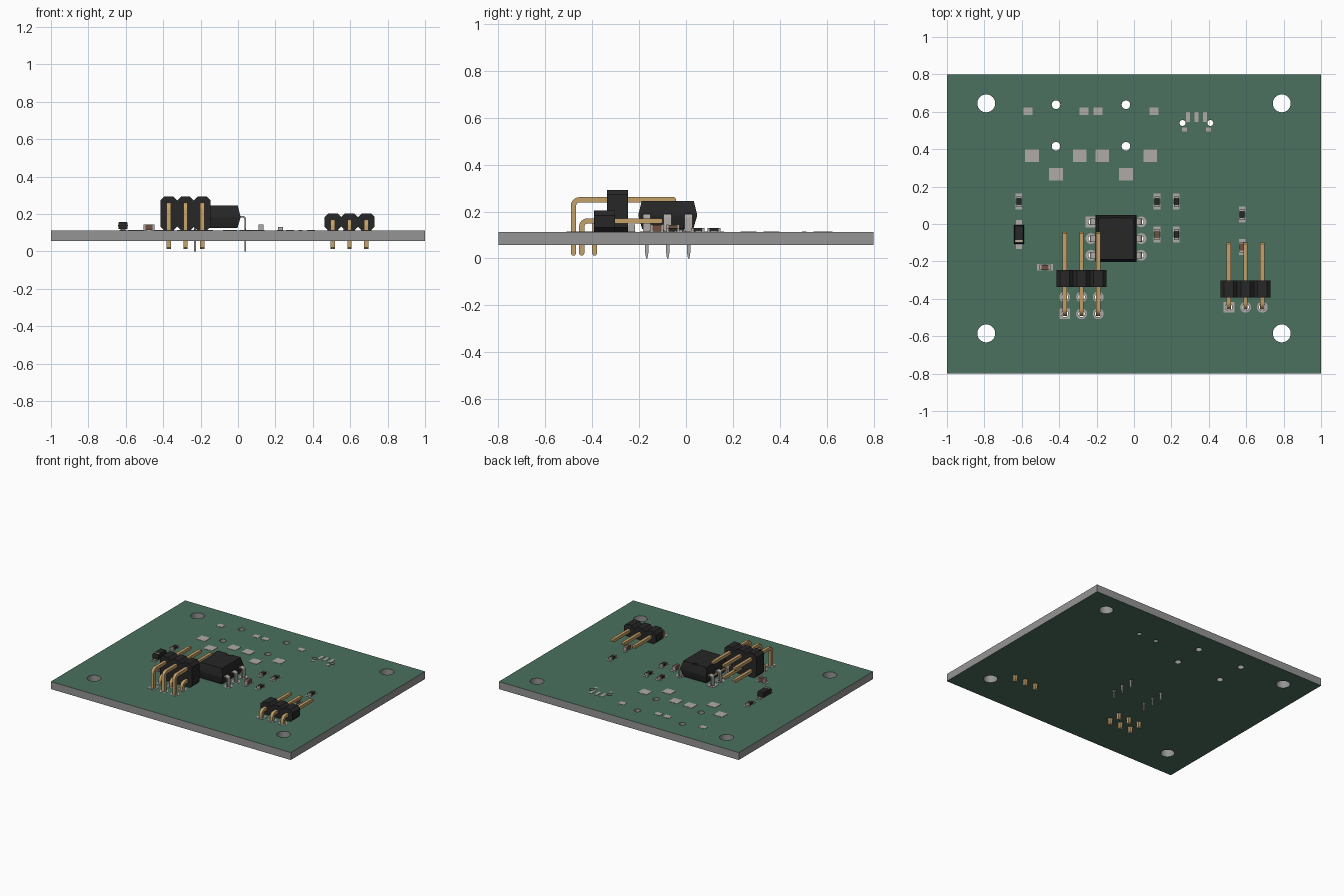
import bpy, bmesh
from math import sin, cos, pi, radians

if "Cube" in bpy.data.objects:
    bpy.data.objects.remove(bpy.data.objects["Cube"])

Z0, Z1 = 0.057, 0.113      # board bottom and top
P = 0.0895                 # pin pitch


def material(name, r, g, b):
    m = bpy.data.materials.new(name)
    m.diffuse_color = (r, g, b, 1)
    m.use_nodes = True
    m.node_tree.nodes["Principled BSDF"].inputs["Base Color"].default_value = m.diffuse_color
    return m


GREEN = material("solder_mask", .07, .165, .112)
BLACK = material("black_plastic", .02, .02, .021)
GOLD = material("gold_pin", .56, .36, .14)
TIN = material("tin", .42, .40, .38)
BROWN = material("ceramic", .16, .08, .05)
PALE = material("band", .5, .42, .3)


def finish(name, bm, mat=None):
    bmesh.ops.remove_doubles(bm, verts=bm.verts, dist=1e-5)
    bmesh.ops.recalc_face_normals(bm, faces=bm.faces)
    me = bpy.data.meshes.new(name)
    bm.to_mesh(me)
    bm.free()
    ob = bpy.data.objects.new(name, me)
    bpy.context.collection.objects.link(ob)
    if mat:
        me.materials.append(mat)
    bpy.ops.object.select_all(action='DESELECT')
    ob.select_set(True)
    bpy.context.view_layer.objects.active = ob
    bpy.ops.object.shade_smooth_by_angle(angle=radians(30))
    return ob


def loft(bm, rings):
    vs = [[bm.verts.new(p) for p in r] for r in rings]
    n = len(vs[0])
    for a, b in zip(vs, vs[1:]):
        for i in range(n):
            bm.faces.new((a[i], a[(i + 1) % n], b[(i + 1) % n], b[i]))
    bm.faces.new(vs[0])
    bm.faces.new(vs[-1])


def prism(bm, pts, axis, lo, hi):
    """Extrude a (horizontal, z) outline along x or y."""
    put = (lambda u, v, w: (w, u, v)) if axis == 'x' else (lambda u, v, w: (u, w, v))
    loft(bm, [[put(u, v, w) for u, v in pts] for w in (lo, hi)])


def rect(x, y, w, h):
    return [(x + sx * w / 2, y + sy * h / 2) for sx, sy in ((-1, -1), (1, -1), (1, 1), (-1, 1))]


def circle(x, y, r, n=24):
    return [(x + r * cos(2 * pi * i / n), y + r * sin(2 * pi * i / n)) for i in range(n)]


def box(bm, x, y, w, h, lo, hi):
    loft(bm, [[(a, b, z) for a, b in rect(x, y, w, h)] for z in (lo, hi)])


def plate(name, outlines, lo, hi, mat):
    """Flat sheet from filled outlines; inner outlines become holes."""
    cu = bpy.data.curves.new(name, 'CURVE')
    cu.dimensions, cu.fill_mode, cu.extrude = '2D', 'BOTH', (hi - lo) / 2
    for pts in outlines:
        s = cu.splines.new('POLY')
        s.points.add(len(pts) - 1)
        s.use_cyclic_u = True
        for p, (x, y) in zip(s.points, pts):
            p.co = (x, y, 0, 1)
    tmp = bpy.data.objects.new(name, cu)
    me = bpy.data.meshes.new_from_object(tmp)
    bm = bmesh.new()
    bm.from_mesh(me)
    bmesh.ops.translate(bm, verts=bm.verts, vec=(0, 0, (lo + hi) / 2))
    bpy.data.objects.remove(tmp)
    bpy.data.meshes.remove(me)
    return finish(name, bm, mat)


def bent(u, zb, zt, end, h, R, d=1, tip=0.0):
    """Outline of an upright wire at u that bends over to reach end."""
    arc = [pi / 2 * i / 6 for i in range(7)]
    cu, cz = u + d * R, zt - R
    outer = [(cu - d * (R + h) * cos(t), cz + (R + h) * sin(t)) for t in arc]
    inner = [(cu - d * (R - h) * cos(t), cz + (R - h) * sin(t)) for t in arc]
    foot = [(u - d * h, zb + tip), (u - d * h / 2, zb), (u + d * h / 2, zb), (u + d * h, zb + tip)]
    if not tip:
        foot = [foot[0], foot[3]]
    nose = [(end - d * tip, zt + h), (end, zt + h / 2), (end, zt - h / 2), (end - d * tip, zt - h)]
    if not tip:
        nose = [nose[0], nose[3]]
    return foot[:1] + outer + nose + inner[::-1] + foot[1:][::-1]


# Layout of the through-hole pins
J3X = [-.37 + P * i for i in range(3)]
J4X = [.507 + P * i for i in range(3)]
CX, CY = -.096, -.078
LEADS = [(CX + s * .134, CY + P * k) for s in (-1, 1) for k in (1, 0, -1)]
pin_holes = [(x, y) for y in (-.48, -.39) for x in J3X] + [(x, -.445) for x in J4X]

# Board with drilled holes, green faces and bare edges
drill = [(x, y, .048) for x in (-.79, .79) for y in (.645, -.585)]
drill += [(x, y, .023) for x in (-.417, -.043) for y in (.638, .416)]
drill += [(x, .54, .016) for x in (.26, .408)]
drill += [(x, y, .018) for x, y in pin_holes] + [(x, y, .014) for x, y in LEADS]
board = plate("circuit_board", [rect(0, 0, 2, 1.6)] + [circle(*d) for d in drill], Z0, Z1, None)
board.data.materials.append(material("board_edge", .3, .3, .3))
board.data.materials.append(GREEN)
for f in board.data.polygons:
    f.material_index = int(abs(f.normal.z) > .5)

# Bare surface pads and pin rings
ZP = Z1 + .002
pads = [rect(x, .604, .048, .04) for x in (-.567, -.267, -.193, .107)]
pads += [rect(x, .365, .073, .067) for x in (-.545, -.29, -.17, .086)]
pads += [rect(x, .267, .073, .067) for x in (-.417, -.043)]
pads += [rect(x, .572, .022, .055) for x in (.289, .334, .38)]
pads += [rect(x, .505, .026, .02) for x in (.27, .398)]
plate("surface_pads", pads, Z1, ZP, TIN)
rings = []
for i, (x, y) in enumerate(pin_holes + LEADS):
    rings.append(rect(x, y, .058, .058) if i in (0, 6, 9) else circle(x, y, .029))
    rings.append(circle(x, y, .018 if i < 9 else .014))
plate("pin_rings", rings, Z1, ZP, TIN)


# Right-angle pin headers
def header(name, xs, rows, yc, top, end):
    bm, c, hw = bmesh.new(), .02, P / 2
    for x in xs:
        prism(bm, [(x - hw, Z1 + c), (x - hw + c, Z1), (x + hw - c, Z1), (x + hw, Z1 + c),
                   (x + hw, top - c), (x + hw - c, top), (x - hw + c, top), (x - hw, top - c)],
              'y', yc - hw, yc + hw)
    finish(name + "_housing", bm, BLACK)
    bm = bmesh.new()
    for y, z in rows:
        for x in xs:
            prism(bm, bent(y, .013, z, end, .0113, .025, 1, .008), 'x', x - .0113, x + .0113)
    finish(name + "_pins", bm, GOLD)


header("double_header", J3X, [(-.48, .25), (-.39, .16)], -.292, .293, -.043)
header("single_header", J4X, [(-.445, .16)], -.348, .204, -.1)

# Six-lead chip: tapered body, orientation dimple, bent leads
bm = bmesh.new()
loft(bm, [[(x, y, z) for x, y in rect(CX, CY, .218 - 2 * t, .25 - 2 * t)]
          for z, t in ((.126, .016), (.18, 0), (.189, 0), (.245, .014))])
chip = finish("chip_body", bm, BLACK)
bm = bmesh.new()
loft(bm, [[(x, y, z) for x, y in circle(CX, CY + .113, .02)] for z in (.238, .27)])
cutter = finish("chip_notch_cutter", bm)
cutter.hide_render = True
cutter.hide_set(True)
mod = chip.modifiers.new("notch", 'BOOLEAN')
mod.operation, mod.object, mod.solver = 'DIFFERENCE', cutter, 'EXACT'
bm = bmesh.new()
for x, y in LEADS:
    d = 1 if x < CX else -1
    prism(bm, bent(x, Z1 + .008, .185, CX - d * .1, .0045, .012, d), 'y', y - .017, y + .017)
    loft(bm, [[(a, b, z) for a, b in rect(x, y, .009, w)]
              for z, w in ((0, .006), (.025, .014), (Z1 - .005, .014), (Z1 + .008, .034))])
finish("chip_leads", bm, TIN)


# Small two-terminal parts; length runs along y, or x when flat
def two_terminal(name, x, y, tall, mat, flat=False):
    def part(bm, off, w, h, lo, hi):
        for s in ((-1, 1) if off else (0,)):
            if flat:
                box(bm, x + s * off, y, h, w, lo, hi)
            else:
                box(bm, x, y + s * off, w, h, lo, hi)
    bm = bmesh.new()
    part(bm, .028, .035, .03, Z1, ZP)
    part(bm, .0235, .0285, .0095, ZP, ZP + tall)
    finish(name + "_terminals", bm, TIN)
    bm = bmesh.new()
    part(bm, 0, .0275, .038, ZP + .0008, ZP + tall - .0008)
    finish(name + "_body", bm, mat)


for i, (x, y) in enumerate([(-.615, .12), (.123, .12), (.227, .12), (.227, -.056), (.578, .05)]):
    two_terminal(f"resistor_{i + 1}", x, y, .016, BLACK)
for i, (x, y) in enumerate([(.123, -.056), (-.476, -.232), (.578, -.124)]):
    two_terminal(f"capacitor_{i + 1}", x, y, .029, BROWN, i == 1)

# Diode: tapered body, band, feet and pads
dx, dy = -.615, -.056
bm = bmesh.new()
loft(bm, [[(a, b, z) for a, b in rect(dx, dy, .052 - t, .1 - t)]
          for z, t in ((.119, .006), (.139, 0), (.158, .008))])
finish("diode_body", bm, BLACK)
bm = bmesh.new()
box(bm, dx, dy - .034, .043, .01, .157, .159)
finish("diode_band", bm, PALE)
bm = bmesh.new()
for s in (-1, 1):
    box(bm, dx, dy + s * .058, .034, .04, Z1, ZP)
    box(bm, dx, dy + s * .053, .02, .03, ZP, ZP + .006)
finish("diode_terminals", bm, TIN)
